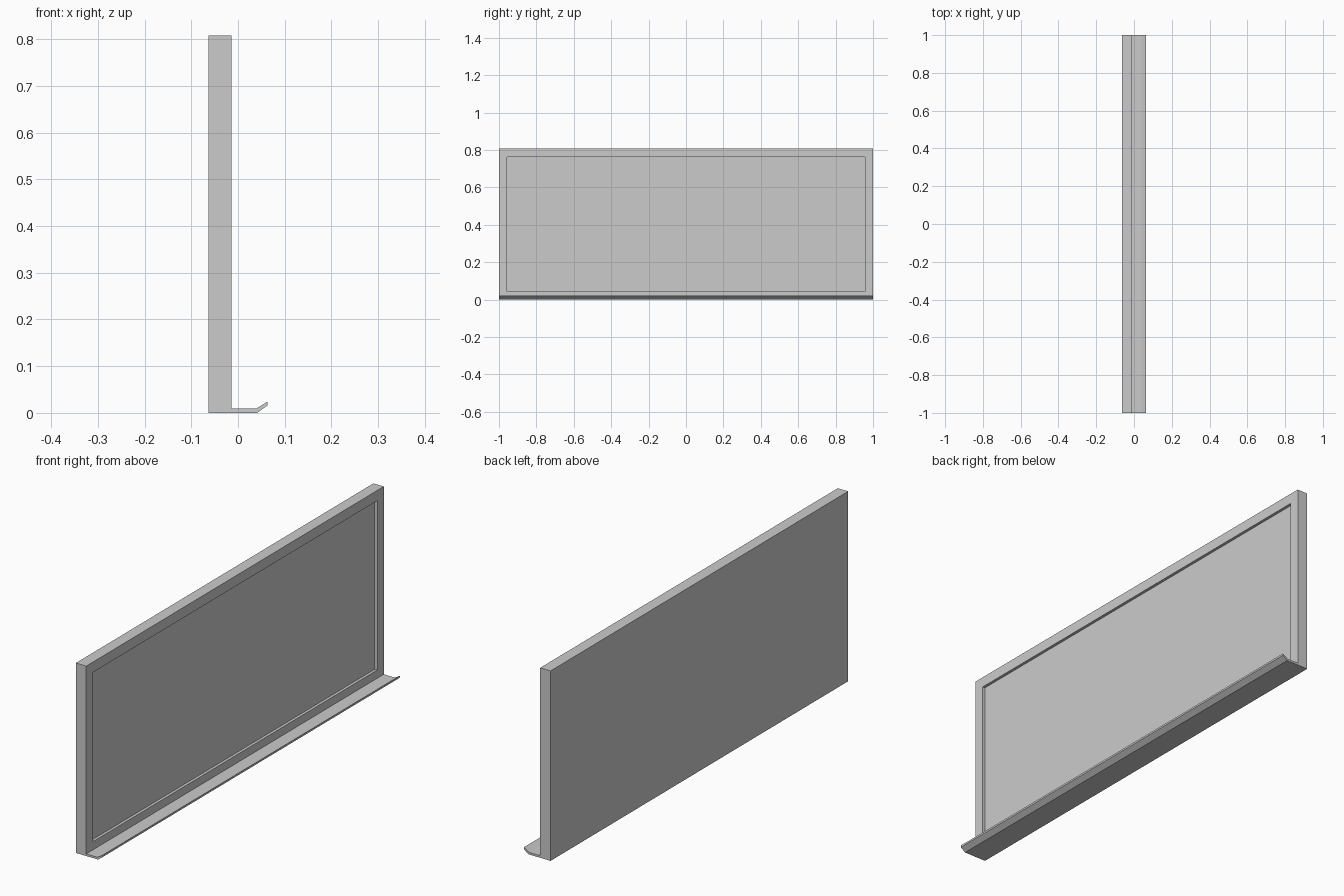
import bpy, bmesh

if "Cube" in bpy.data.objects:
    bpy.data.objects.remove(bpy.data.objects["Cube"])

X0, X1 = -0.063, -0.014      # back and front of the board
HEIGHT, HALF = 0.808, 1.0    # board height and half length
RIM, DEPTH = 0.044, 0.012    # frame width and recess depth


def add_prism(name, profile, half):
    """Extrude an XZ profile along Y from -half to half."""
    bm = bmesh.new()
    face = bm.faces.new([bm.verts.new((x, -half, z)) for x, z in profile])
    ext = bmesh.ops.extrude_face_region(bm, geom=[face])
    verts = [g for g in ext["geom"] if isinstance(g, bmesh.types.BMVert)]
    bmesh.ops.translate(bm, verts=verts, vec=(0, 2 * half, 0))
    bmesh.ops.recalc_face_normals(bm, faces=bm.faces[:])
    mesh = bpy.data.meshes.new(name)
    bm.to_mesh(mesh)
    bm.free()
    obj = bpy.data.objects.new(name, mesh)
    bpy.context.collection.objects.link(obj)
    return obj


# Framed board: slab whose front face is inset and pushed back
board = add_prism("framed_board",
                  [(X0, 0), (X1, 0), (X1, HEIGHT), (X0, HEIGHT)], HALF)
bm = bmesh.new()
bm.from_mesh(board.data)
bm.normal_update()
front = max(bm.faces, key=lambda f: f.normal.x)
bmesh.ops.inset_region(bm, faces=[front], thickness=RIM, use_even_offset=True)
# straight recess walls
ext = bmesh.ops.extrude_discrete_faces(bm, faces=[front])
bmesh.ops.translate(bm, verts=ext["faces"][0].verts[:], vec=(-DEPTH, 0, 0))
bmesh.ops.recalc_face_normals(bm, faces=bm.faces[:])
bm.to_mesh(board.data)
bm.free()

# Pen tray with upturned lip
add_prism("pen_tray",
          [(X1, 0.001), (0.041, 0.001), (0.063, 0.017),
           (0.063, 0.025), (0.039, 0.010), (X1, 0.010)], HALF)

# Rest the model on the ground
bpy.data.objects["pen_tray"].location.z = -0.001
